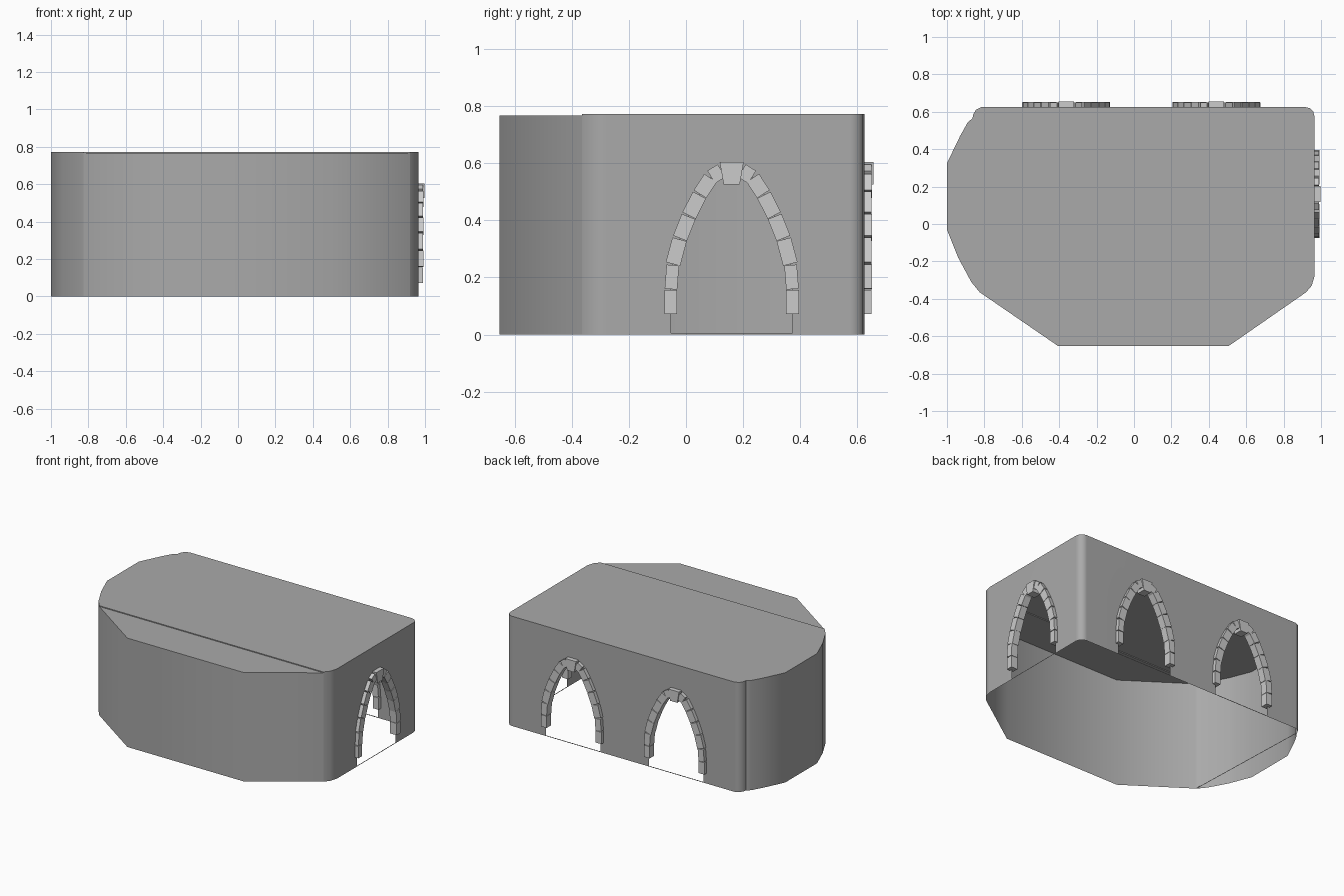
import bpy, bmesh, math
from mathutils import Vector, Matrix

if "Cube" in bpy.data.objects:
    bpy.data.objects.remove(bpy.data.objects["Cube"])

TOP, FRONT_TOP, SILL = 0.773, 0.767, 0.005
# Right half of the pointed arch: (offset from centre, height)
ARCH = [(.213, .07), (.213, .157), (.206, .245), (.182, .335),
        (.150, .415), (.112, .490), (.073, .550), (.034, .575)]

# Plan outline, counter-clockwise from the front
RIGHT_A, RIGHT_B = (.965, -.28), (.965, .575)
BACK_A, BACK_B = (.915, .625), (-.815, .625)
OUTLINE = [(-.405, -.653), (.505, -.653), (.92, -.365), (.95, -.33), RIGHT_A, RIGHT_B,
           (.959, .60), (.94, .619), BACK_A, BACK_B, (-.845, .611), (-.86, .585),
           (-.863, .565), (-.888, .545), (-.93, .47), (-1, .325), (-1, -.03),
           (-.94, -.18), (-.87, -.31), (-.825, -.365)]
# Arch centres, and the outward direction of their walls
ARCHES = [((.965, .16), (1, 0)), ((.44, .625), (0, 1)), ((-.3625, .625), (0, 1))]


def grey(name, v):
    mat = bpy.data.materials.new(name)
    mat.diffuse_color = (v, v, v, 1)
    mat.use_nodes = True
    mat.node_tree.nodes["Principled BSDF"].inputs["Base Color"].default_value = mat.diffuse_color
    return mat


WALL, STONE = grey("wall_grey", .40), grey("stone_grey", .52)


def link(name, bm, mat):
    me = bpy.data.meshes.new(name)
    bm.to_mesh(me)
    bm.free()
    me.materials.append(mat)
    ob = bpy.data.objects.new(name, me)
    bpy.context.collection.objects.link(ob)
    return ob


def at(p, z):
    return Vector((p[0], p[1], z))


def notch(centre, u):
    """Points of an arched opening, walking along direction u."""
    half = [(.213, SILL)] + ARCH[1:]
    prof = [(-d, z) for d, z in half] + [(0, .58)] + [(d, z) for d, z in reversed(half)]
    # the opening drops to the ground at both jambs
    prof = [(prof[0][0], 0)] + prof + [(prof[-1][0], 0)]
    return [Vector((centre[0] + u.x * d, centre[1] + u.y * d, z)) for d, z in prof]


# Hall shell: walls with arched openings, roof, open underside
bm = bmesh.new()


def face(points):
    return bm.faces.new([bm.verts.new(p) for p in points])


def strip(a, b, z0, z1):
    face([at(a, z0), at(b, z0), at(b, z1), at(a, z1)])


count = len(OUTLINE)
for i, a in enumerate(OUTLINE):
    b = OUTLINE[(i + 1) % count]
    z = FRONT_TOP if i in (0, 1, count - 1) else TOP
    u = (at(b, 0) - at(a, 0)).normalized()
    bottom = [at(a, 0)]
    centres = {RIGHT_A: ARCHES[:1], BACK_A: ARCHES[1:]}.get(a, [])
    for centre, _ in centres:
        pts = notch(centre, u)
        bottom += pts
        strip(pts[0], pts[-1], 0, SILL)      # low sill across the opening
    face(bottom + [at(b, 0), at(b, z), at(a, z)])

# Roof in two panels with a small step near the front
face([at(p, TOP) for p in OUTLINE[2:]])
face([at(OUTLINE[i], FRONT_TOP) for i in (-1, 0, 1, 2)])
strip(OUTLINE[-1], OUTLINE[2], FRONT_TOP, TOP)
# Low sill closing off the bulging left end
strip(OUTLINE[-1], OUTLINE[11], 0, SILL)

bmesh.ops.remove_doubles(bm, verts=bm.verts, dist=1e-5)
shell = link("hall_shell", bm, WALL)
shell.data.shade_smooth()
shell.data.set_sharp_from_angle(angle=math.radians(42))
mod = shell.modifiers.new("flat_walls", 'WEIGHTED_NORMAL')
mod.keep_sharp = True


def block(bm, corners, depth, frame):
    """Prism from a 2D quad (along wall, height), straddling the wall."""
    rings = [[bm.verts.new(frame @ Vector((x, y, z))) for x, z in corners]
             for y in (-depth, depth)]
    bm.faces.new(rings[0])
    bm.faces.new(rings[1][::-1])
    for i in range(4):
        j = (i + 1) % 4
        bm.faces.new((rings[0][j], rings[0][i], rings[1][i], rings[1][j]))


# Stone surrounds: wedge blocks up both sides and a keystone
for n, (centre, out) in enumerate(ARCHES):
    along = Vector((out[1], -out[0], 0))
    frame = Matrix.Translation((*centre, 0)) @ Matrix(
        (along, Vector((*out, 0)), Vector((0, 0, 1)))).transposed().to_4x4()
    bm = bmesh.new()
    for side in (-1, 1):
        for i, (p, q) in enumerate(zip(ARCH, ARCH[1:])):
            p, q = Vector(p), Vector(q)
            t = (q - p).normalized()
            w = Vector((t.y, -t.x)) * (.022 if i < 2 else .026)
            gap = t * .002
            quad = [p + gap - w, p + gap + w, q - gap + w, q - gap - w]
            block(bm, [(side * c.x, c.y) for c in quad], .025 + .001 * (i % 2), frame)
    block(bm, [(-.028, .525), (.028, .525), (.042, .604), (-.042, .604)], .031, frame)
    bmesh.ops.recalc_face_normals(bm, faces=bm.faces)
    link(("right_arch_stones", "back_arch_stones_a", "back_arch_stones_b")[n], bm, STONE)
